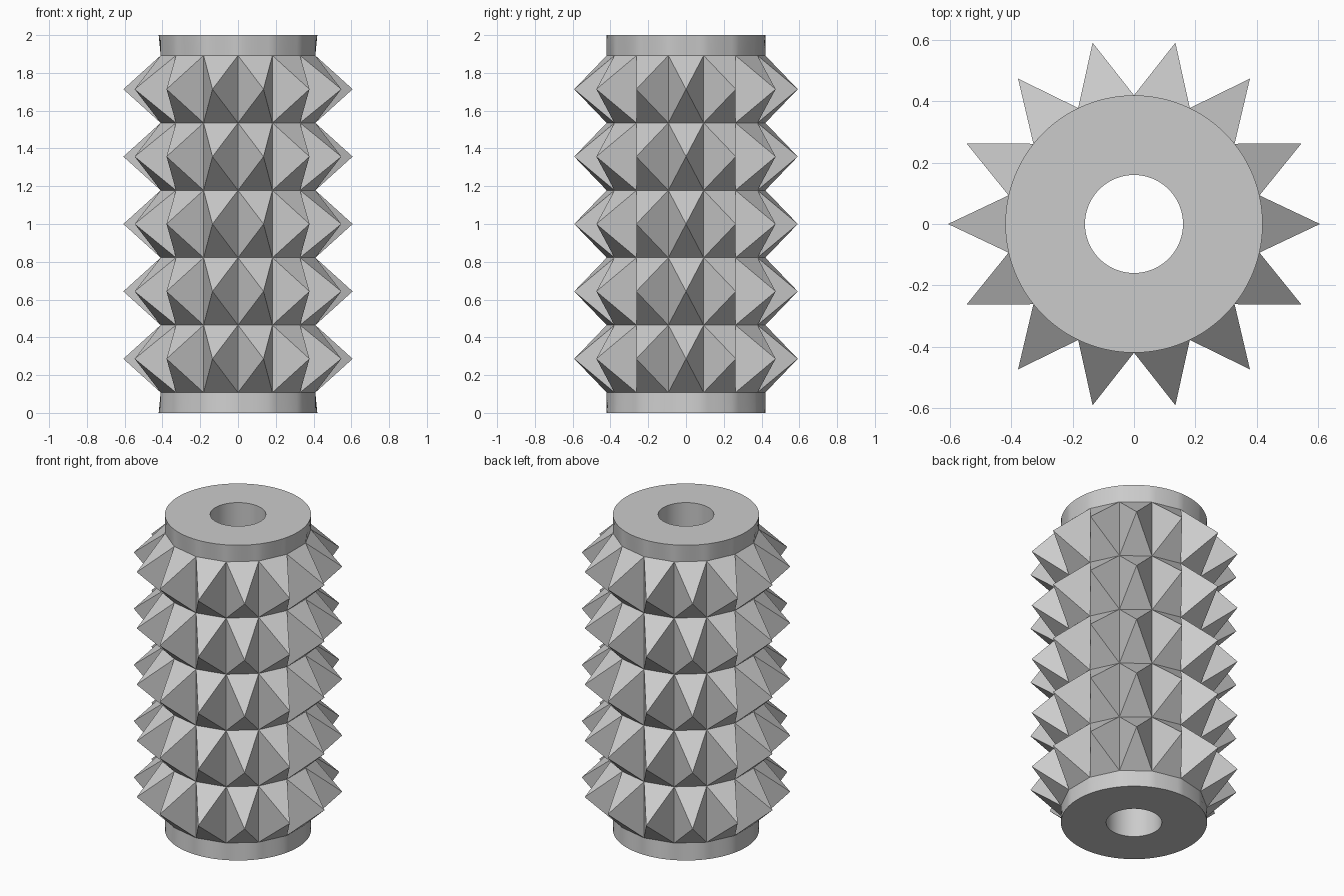
import bpy, bmesh
from math import pi, sin, cos, radians

cube = bpy.data.objects.get("Cube")
if cube:
    bpy.data.objects.remove(cube)

SPIKES, ROWS, SUB = 14, 5, 8
R, TIP, HOLE = 0.42, 0.607, 0.16
HEIGHT, COLLAR = 2.0, 0.108
STEP = 2 * pi / SPIKES
ROW_H = (HEIGHT - 2 * COLLAR) / ROWS

grey = bpy.data.materials.new("plain grey")
grey.use_nodes = True
grey.diffuse_color = (0.6, 0.6, 0.6, 1)
grey.node_tree.nodes["Principled BSDF"].inputs["Base Color"].default_value = (0.6, 0.6, 0.6, 1)


def finish(bm, name):
    mesh = bpy.data.meshes.new(name)
    bm.to_mesh(mesh)
    bm.free()
    mesh.materials.append(grey)
    obj = bpy.data.objects.new(name, mesh)
    bpy.context.collection.objects.link(obj)
    return obj


def polar(r, a, z):
    return (r * cos(a), r * sin(a), z)


def circle(bm, r, z):
    n = SPIKES * SUB
    return [bm.verts.new(polar(r, (i / SUB - 0.5) * STEP, z)) for i in range(n)]


def polygon(bm, r, z):
    """Polygon with one side per spike, each side split to match the circles."""
    verts = []
    for i in range(SPIKES):
        for j in range(SUB):
            a = (i - 0.5) * STEP
            t = j / SUB
            x = r * (cos(a) * (1 - t) + cos(a + STEP) * t)
            y = r * (sin(a) * (1 - t) + sin(a + STEP) * t)
            verts.append(bm.verts.new((x, y, z)))
    return verts


def bridge(bm, low, high):
    n = len(low)
    for i in range(n):
        k = (i + 1) % n
        bm.faces.new((low[i], low[k], high[k], high[i]))


# Hub: round ends that blend into the many-sided core, with a through hole
bm = bmesh.new()
outer_low = circle(bm, R, 0)
core_low = polygon(bm, R, COLLAR)
core_high = polygon(bm, R, HEIGHT - COLLAR)
outer_high = circle(bm, R, HEIGHT)
hole_high = circle(bm, HOLE, HEIGHT)
hole_low = circle(bm, HOLE, 0)
for low, high in ((outer_low, core_low), (core_high, outer_high), (outer_high, hole_high),
                  (hole_high, hole_low), (hole_low, outer_low)):
    bridge(bm, low, high)
hub = finish(bm, "hub")
bpy.ops.object.select_all(action='DESELECT')
hub.select_set(True)
bpy.context.view_layer.objects.active = hub
bpy.ops.object.shade_smooth_by_angle(angle=radians(30))

# Spike rows: a ring of four-sided pyramids closing the middle of the hub
for row in range(ROWS):
    bm = bmesh.new()
    z = COLLAR + row * ROW_H
    low, high = ([bm.verts.new(polar(R, (i - 0.5) * STEP, h)) for i in range(SPIKES)]
                 for h in (z, z + ROW_H))
    for i in range(SPIKES):
        k = (i + 1) % SPIKES
        tip = bm.verts.new(polar(TIP, i * STEP, z + ROW_H / 2))
        base = (low[i], low[k], high[k], high[i])
        for j in range(4):
            bm.faces.new((base[j], base[(j + 1) % 4], tip))
    finish(bm, f"spike_row_{row + 1}")
